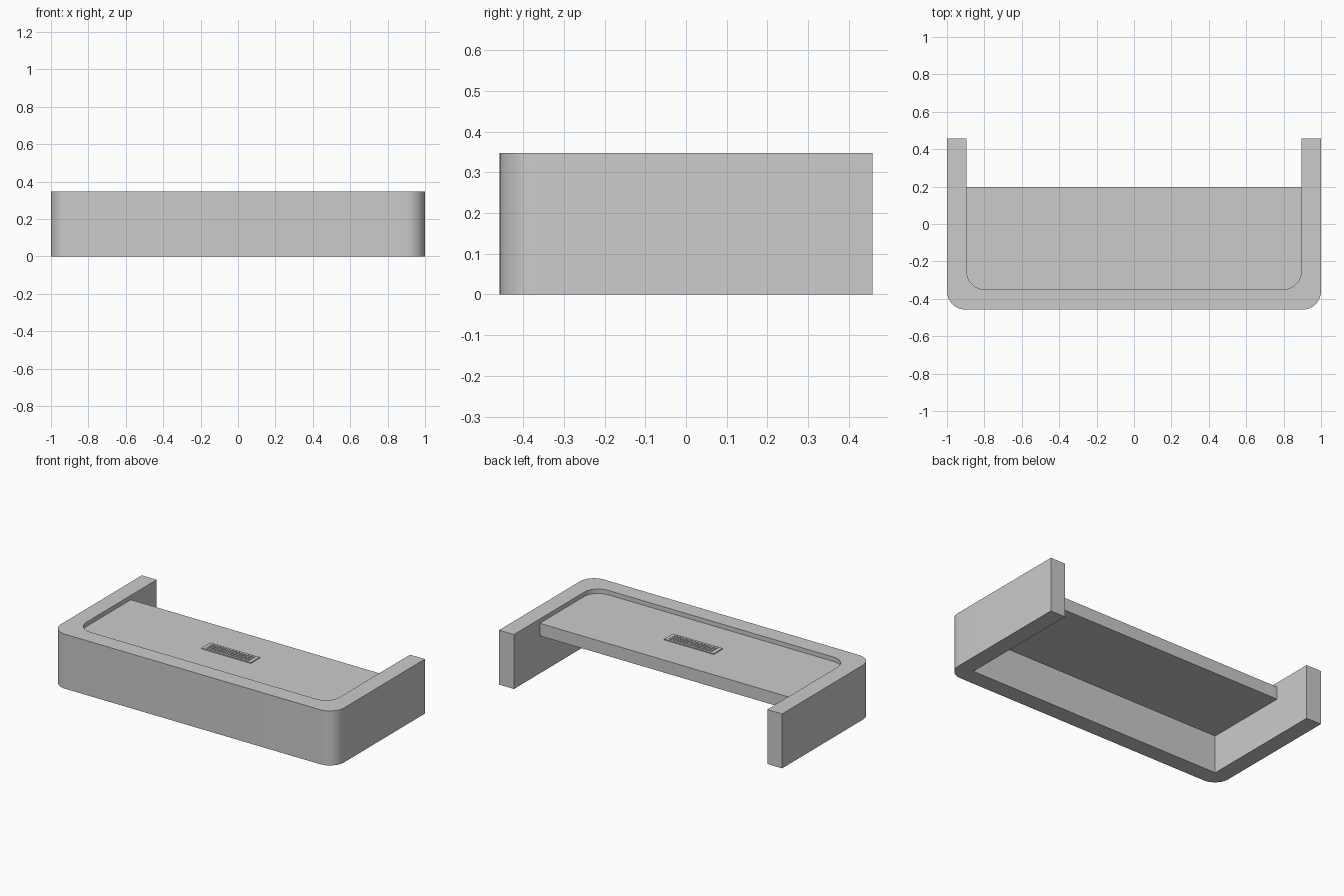
import bpy, bmesh, math

if "Cube" in bpy.data.objects:
    bpy.data.objects.remove(bpy.data.objects["Cube"])

mat = bpy.data.materials.new("light grey")
mat.diffuse_color = (0.6, 0.6, 0.6, 1)
mat.use_nodes = True
mat.node_tree.nodes["Principled BSDF"].inputs["Base Color"].default_value = mat.diffuse_color


def make_object(name, bm):
    bmesh.ops.recalc_face_normals(bm, faces=bm.faces)
    me = bpy.data.meshes.new(name)
    bm.to_mesh(me)
    bm.free()
    me.materials.append(mat)
    ob = bpy.data.objects.new(name, me)
    bpy.context.collection.objects.link(ob)
    return ob


def add_box(bm, x0, x1, y0, y1, z0, z1):
    vs = bmesh.ops.create_cube(bm, size=1)["verts"]
    for v in vs:
        v.co = ((x0 + x1) / 2 + v.co.x * (x1 - x0),
                (y0 + y1) / 2 + v.co.y * (y1 - y0),
                (z0 + z1) / 2 + v.co.z * (z1 - z0))


def u_block(name, hw, y0, y1, z0, z1, r=0.0, n=12):
    """Upright prism whose two front corners are rounded by r."""
    pts = [(hw, y1), (-hw, y1)]
    if r:
        for cx, start in ((-hw + r, 180), (hw - r, 270)):
            for i in range(n + 1):
                a = math.radians(start + 90 * i / n)
                pts.append((cx + r * math.cos(a), y0 + r + r * math.sin(a)))
    else:
        pts += [(-hw, y0), (hw, y0)]
    bm = bmesh.new()
    f = bm.faces.new([bm.verts.new((x, y, z0)) for x, y in pts])
    ext = bmesh.ops.extrude_face_region(bm, geom=[f])["geom"]
    for v in ext:
        if isinstance(v, bmesh.types.BMVert):
            v.co.z = z1
    return make_object(name, bm)


def cut(target, cutter):
    m = target.modifiers.new("cut", "BOOLEAN")
    m.operation = "DIFFERENCE"
    m.solver = "EXACT"
    m.object = cutter
    bpy.context.view_layer.objects.active = target
    bpy.ops.object.modifier_apply(modifier=m.name)
    bpy.data.objects.remove(cutter)


# U-shaped surround: sharp inside corners below the top, rounded ones above
frame = u_block("desk_surround", 1.0, -0.458, 0.458, 0, 0.348, 0.1)
cut(frame, u_block("lower_cutter", 0.895, -0.35, 1.0, -0.5, 0.29))
cut(frame, u_block("upper_cutter", 0.895, -0.35, 1.0, 0.28, 0.6, 0.1))
for o in bpy.context.selected_objects:
    o.select_set(False)
frame.select_set(True)
bpy.context.view_layer.objects.active = frame
bpy.ops.object.shade_smooth_by_angle(angle=math.radians(30))

# Desk top, sunk just under the rim
bm = bmesh.new()
TOP = 0.32
add_box(bm, -0.895, 0.895, -0.35, 0.197, 0.24, TOP)
make_object("desk_top", bm)

# Keyboard base in the middle of the desk top
KY = -0.075
bm = bmesh.new()
add_box(bm, -0.175, 0.175, KY - 0.045, KY + 0.045, TOP - 0.002, TOP + 0.006)
make_object("keyboard_base", bm)

# Rows of low keys
bm = bmesh.new()
for row in range(4):
    for col in range(14):
        x = -0.143 + col * 0.022
        y = KY - 0.0255 + row * 0.017
        add_box(bm, x - 0.008, x + 0.008, y - 0.006, y + 0.006,
                TOP + 0.005, TOP + 0.009)
make_object("keyboard_keys", bm)
